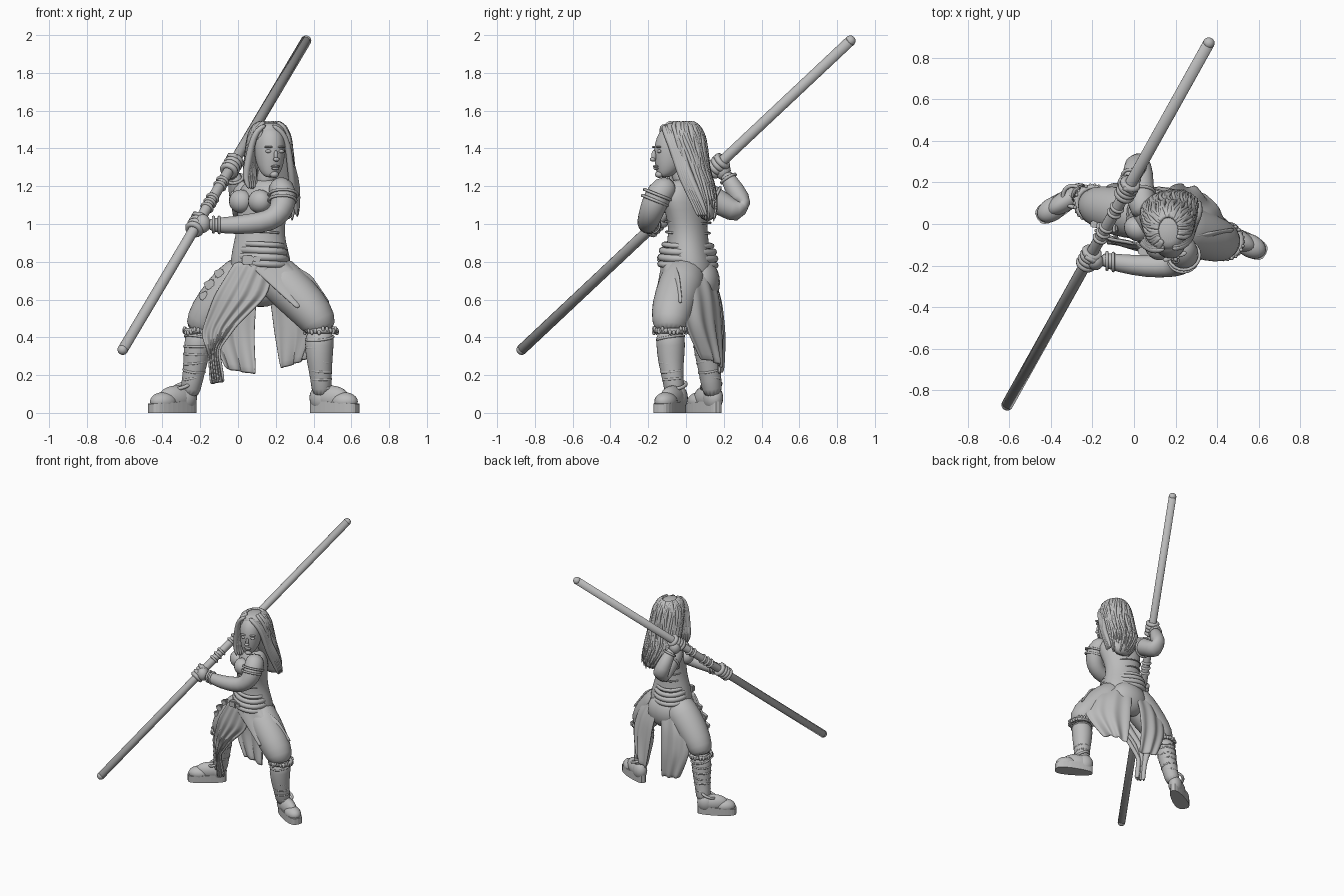
import bpy, bmesh, random
from math import sin, cos, pi, radians
from mathutils import Vector as V, Matrix

random.seed(4)
if "Cube" in bpy.data.objects:
    bpy.data.objects.remove(bpy.data.objects["Cube"])

stone = bpy.data.materials.new("sculpt_grey")
stone.use_nodes = True
GREY = (0.5, 0.5, 0.5, 1)
stone.diffuse_color = GREY
stone.node_tree.nodes["Principled BSDF"].inputs["Base Color"].default_value = GREY


def finish(bm, name, subdiv=0, thick=0, smooth=True):
    bmesh.ops.recalc_face_normals(bm, faces=bm.faces)
    me = bpy.data.meshes.new(name)
    bm.to_mesh(me)
    bm.free()
    me.materials.append(stone)
    for p in me.polygons:
        p.use_smooth = smooth
    ob = bpy.data.objects.new(name, me)
    bpy.context.collection.objects.link(ob)
    if thick:
        ob.modifiers.new("thickness", "SOLIDIFY").thickness = thick
    if subdiv:
        m = ob.modifiers.new("smooth", "SUBSURF")
        m.levels = m.render_levels = subdiv
    return ob


def loft(bm, rings, n):
    """Bridge rings of (centre, u, v) ellipses and cap both ends."""
    rows = [[bm.verts.new(c + u * cos(2 * pi * k / n) + v * sin(2 * pi * k / n)) for k in range(n)]
            for c, u, v in rings]
    for a, b in zip(rows, rows[1:]):
        for k in range(n):
            bm.faces.new((a[k], a[(k + 1) % n], b[(k + 1) % n], b[k]))
    bm.faces.new(rows[0])
    bm.faces.new(rows[-1])


def tube(bm, pts, n=14):
    """Round limb through (x, y, z, radius) stations."""
    P = [V(p[:3]) for p in pts]
    u, rings = V((0.37, 0.61, 0.7)), []
    for i, c in enumerate(P):
        t = (P[min(i + 1, len(P) - 1)] - P[max(i - 1, 0)]).normalized()
        u = (u - t * u.dot(t)).normalized()
        rings.append((c, u * pts[i][3], t.cross(u) * pts[i][3]))
    loft(bm, rings, n)


def stack(bm, rows, n=24):
    """Upright body from (z, x, y, rx, ry, yaw) slices."""
    rings = []
    for z, x, y, rx, ry, yaw in rows:
        a = radians(yaw)
        rings.append((V((x, y, z)), V((cos(a), sin(a), 0)) * rx, V((-sin(a), cos(a), 0)) * ry))
    loft(bm, rings, n)


def ball(bm, loc, radii, yaw=0):
    m = Matrix.Translation(loc) @ Matrix.Rotation(radians(yaw), 4, "Z") @ Matrix.Diagonal((*radii, 1))
    bmesh.ops.create_uvsphere(bm, u_segments=20, v_segments=12, radius=1, matrix=m)


def hoop(bm, c, axis, R, r, n=20, squash=1):
    """Torus of ring radius R around an axis."""
    q = V(axis).to_track_quat("Z", "Y")
    vs = [[bm.verts.new(V(c) + q @ V(((R + r * cos(b)) * cos(a), (R + r * cos(b)) * sin(a) * squash, r * sin(b))))
           for b in [2 * pi * j / 8 for j in range(8)]] for a in [2 * pi * i / n for i in range(n)]]
    for i in range(n):
        for j in range(8):
            k, l = (i + 1) % n, (j + 1) % 8
            bm.faces.new((vs[i][j], vs[k][j], vs[k][l], vs[i][l]))


def along(path, t):
    s = t * (len(path) - 1)
    i = min(int(s), len(path) - 2)
    return V(path[i]).lerp(V(path[i + 1]), s - i)


def cloth(name, left, right, out, bulge, folds, depth, rows=9, cols=20):
    """Hanging panel between two edge paths, with folds that deepen downward."""
    bm, out = bmesh.new(), V(out).normalized()
    g = []
    for i in range(rows):
        t = i / (rows - 1)
        a, b = along(left, t), along(right, t)
        g.append([bm.verts.new(a.lerp(b, k / cols) + out * (bulge * sin(pi * k / cols)
                  + depth * (0.3 + t) * sin(2 * pi * folds * k / cols + t))) for k in range(cols + 1)])
    for a, b in zip(g, g[1:]):
        for k in range(cols):
            bm.faces.new((a[k], a[k + 1], b[k + 1], b[k]))
    finish(bm, name, 1, 0.014)


# Staff with grip bands
low, high = V((-.61, -.87, .335)), V((.36, .87, 1.97))
axis = (high - low).normalized()
bm = bmesh.new()
tube(bm, [(*low, .028), (*high, .028)], 20)
ball(bm, low, (.028,) * 3)
ball(bm, high, (.028,) * 3)
for t in (.46, .475, .49, .53, .545):
    hoop(bm, low.lerp(high, t), axis, .028, .009)
finish(bm, "staff")

# Torso, turned at the chest
bm = bmesh.new()
stack(bm, [(.66, .12, .03, .13, .11, 0), (.74, .12, .02, .165, .135, 0), (.82, .12, .01, .16, .12, 0),
           (.9, .115, .01, .14, .112, -8), (.98, .12, .01, .128, .1, -18), (1.08, .13, 0, .145, .105, -32),
           (1.15, .135, 0, .165, .105, -40), (1.21, .135, 0, .13, .08, -40), (1.24, .145, 0, .07, .06, -40)])
finish(bm, "torso", 1)
bm = bmesh.new()
for s in (-1, 1):
    ball(bm, (.065 + s * .05, -.068 - s * .045, 1.12), (.066, .058, .062), -40)
ball(bm, (.12, .08, .69), (.15, .1, .13))
finish(bm, "bust_and_seat")
bm = bmesh.new()
tube(bm, [(.145, 0, 1.18, .06), (.15, -.02, 1.24, .05), (.16, -.04, 1.32, .05)])
finish(bm, "neck", 1)

# Waist sash, bodice seams and buckle
bm = bmesh.new()
for z, R, r in ((.785, .158, .018), (.82, .155, .02), (.855, .148, .019), (.888, .138, .014),
                (.955, .126, .006), (1.01, .132, .005)):
    hoop(bm, (.118, .01, z), (.05, .04, 1), R, r, 32, .79)
finish(bm, "waist_sash")
bm = bmesh.new()
for x, y, z, s in ((.05, -.13, .81, .06), (.1, -.135, .815, .04), (-.1, -.02, .74, .05),
                   (-.15, -.01, .68, .055), (-.18, 0, .62, .05)):
    m = Matrix.Translation((x, y, z)) @ Matrix.Rotation(-.4 if x < 0 else 0, 4, "Y") @ Matrix.Diagonal((s, .035, s * .8, 1))
    bmesh.ops.create_cube(bm, size=1, matrix=m)
bmesh.ops.bevel(bm, geom=bm.edges[:], offset=.006, segments=2, affect="EDGES")
finish(bm, "buckle_and_pouches", smooth=False)

# Arms
bm = bmesh.new()
tube(bm, [(.2, -.07, 1.2, .055), (.235, -.12, 1.19, .075), (.245, -.16, 1.13, .072), (.225, -.185, 1.06, .066),
          (.17, -.2, 1.015, .06), (.06, -.205, 1, .055), (-.07, -.19, .99, .045), (-.17, -.165, 1, .034)])
finish(bm, "left_arm", 1)
bm = bmesh.new()
tube(bm, [(.06, .04, 1.18, .06), (.035, .09, 1.17, .07), (.03, .2, 1.1, .066), (.028, .28, 1.055, .064),
          (.018, .305, 1.1, .06), (0, .26, 1.18, .053), (-.025, .2, 1.28, .035)])
finish(bm, "right_arm", 1)
bm = bmesh.new()
for c, d, R in (((.24, -.15, 1.155), (0, -.4, -1), .076), ((.235, -.165, 1.125), (0, -.4, -1), .072),
                ((-.1, -.183, .995), (1, 0, 0), .042), ((-.13, -.178, .997), (1, 0, 0), .04),
                ((.03, .15, 1.13), (0, 1, -.5), .07), ((-.015, .225, 1.24), (-.2, -.5, .8), .043)):
    hoop(bm, c, d, R, .008)
finish(bm, "arm_bands")

# Fists curled round the staff
for name, t, side in (("left_hand", .405, V((.6, -.3, .1))), ("right_hand", .595, V((-.1, .6, -.5)))):
    bm, c = bmesh.new(), low.lerp(high, t)
    for k in range(4):
        hoop(bm, c + axis * (k - 1.5) * .026, axis, .035, .016)
    ball(bm, c + side * .05, (.042, .042, .05))
    tube(bm, [(*(c + side * .05 + axis * .03), .018), (*(c + V((0, -.045, .02)) + axis * .05), .015),
              (*(c + V((-.04, -.03, .02)) + axis * .06), .011)], 8)
    finish(bm, name)

# Legs: baggy trousers, wrapped shins, fringed cuffs, platform boots
LEGS = {
    "left": ([(.15, .01, .77, .12), (.26, -.03, .67, .122), (.37, -.07, .56, .115), (.43, -.085, .48, .1), (.44, -.085, .42, .075)],
             [(.44, -.085, .45, .076), (.428, -.08, .36, .08), (.432, -.08, .27, .07), (.44, -.07, .18, .056), (.445, -.055, .08, .056)],
             (.385, -.015), (.635, -.145)),
    "right": ([(.08, .04, .77, .115), (-.02, .05, .68, .125), (-.12, .07, .57, .115), (-.19, .09, .48, .095), (-.21, .1, .42, .07)],
              [(-.2, .1, .45, .072), (-.215, .11, .36, .075), (-.225, .12, .27, .066), (-.24, .13, .18, .056), (-.26, .145, .08, .056)],
              (-.225, .175), (-.465, .025))}
for side, (thigh, shin, heel, toe) in LEGS.items():
    bm = bmesh.new()
    tube(bm, thigh, 18)
    finish(bm, side + "_trouser", 1)
    bm = bmesh.new()
    tube(bm, shin)
    finish(bm, side + "_shin", 1)
    bm = bmesh.new()
    for k in range(6):
        p, r = along([s[:3] for s in shin], .15 + k * .12), .078 - .004 * k
        hoop(bm, p, (random.uniform(-.2, .2), random.uniform(-.2, .2), 1), r - .006, .007)
    finish(bm, side + "_shin_wraps")
    bm = bmesh.new()
    c = V(shin[0][:3]) - V((0, 0, .015))
    hoop(bm, c, (0, 0, 1), .077, .014)
    for k in range(26):
        a = 2 * pi * k / 26
        ball(bm, c + V((cos(a), sin(a), 0)) * .086 + V((0, 0, random.uniform(-.012, .012))), (.009, .009, .014))
    finish(bm, side + "_cuff_fringe")
    h, t = V((*heel, 0)), V((*toe, 0))
    d = (t - h).normalized()
    w = V((-d.y, d.x, 0))
    L = (t - h).length
    yaw = math_yaw = d.to_2d().angle_signed(V((1, 0))) * 180 / pi
    bm = bmesh.new()
    ring = []
    for k in range(28):
        a = 2 * pi * k / 28
        wide = .052 + .012 * cos(a)
        ring.append(bm.verts.new(h + d * (L / 2 + L / 2 * cos(a)) + w * wide * (abs(sin(a)) ** .6) * (1 if sin(a) > 0 else -1)))
    f = bm.faces.new(ring)
    up = bmesh.ops.extrude_face_region(bm, geom=[f])["geom"]
    for v in [e for e in up if isinstance(e, bmesh.types.BMVert)]:
        v.co.z = .068 - .02 * (v.co - h).dot(d) / L
    finish(bm, side + "_sole", smooth=False)
    bm = bmesh.new()
    ball(bm, h + d * L * .7 + V((0, 0, .06)), (L * .28, .056, .05), yaw)
    ball(bm, h + d * L * .42 + V((0, 0, .08)), (L * .38, .05, .065), yaw)
    ball(bm, h + d * L * .22 + V((0, 0, .08)), (L * .23, .05, .07), yaw)
    hoop(bm, h + d * L * .28 + V((0, 0, .145)), d * .4 + V((0, 0, 1)), .052, .01)
    finish(bm, side + "_boot")

# Skirt panels: two at the back, a swept front drape and a thigh flap
cloth("back_right_panel", [(.13, .13, .8), (.1, .18, .6), (.09, .19, .4), (.1, .17, .2)],
      [(-.03, .06, .8), (-.15, .15, .62), (-.15, .18, .42), (-.07, .18, .23)], (-.2, 1, 0), .02, 2.5, .008)
cloth("back_left_panel", [(.13, .13, .8), (.17, .18, .6), (.19, .19, .42), (.22, .19, .23)],
      [(.27, -.06, .8), (.42, -.03, .66), (.48, -.01, .48), (.36, .08, .28)], (.5, .8, .1), .04, 3, .008)
cloth("front_drape", [(-.02, -.09, .8), (-.13, -.07, .62), (-.2, -.02, .42), (-.15, -.04, .28), (-.14, -.05, .15)],
      [(.2, -.125, .8), (.15, -.13, .62), (-.01, -.1, .47), (-.11, -.08, .34), (-.08, -.07, .16)], (-.1, -1, .1), .025, 4, .012, 13, 32)
cloth("thigh_flap", [(.04, -.125, .8), (.2, -.155, .65), (.31, -.18, .55)],
      [(.27, -.06, .8), (.39, -.04, .73), (.49, -.02, .58)], (.3, -.6, .7), .035, 2, .005)

# Head and face, looking slightly to its left
FACE = 18
bm = bmesh.new()
stack(bm, [(1.245, .175, -.12, .025, .025, FACE), (1.265, .172, -.105, .05, .05, FACE), (1.31, .17, -.085, .07, .08, FACE),
           (1.37, .168, -.075, .08, .096, FACE), (1.43, .167, -.068, .084, .1, FACE), (1.49, .166, -.055, .075, .09, FACE),
           (1.525, .165, -.05, .04, .05, FACE)])
finish(bm, "head", 1)
bm = bmesh.new()
turn = Matrix.Rotation(radians(FACE), 3, "Z")
for x, y, z, r in ((0, -.1, 1.36, (.011, .014, .03)), (0, -.107, 1.342, (.017, .015, .011)),
                   (0, -.09, 1.305, (.026, .013, .007)), (0, -.088, 1.294, (.021, .013, .008)), (0, -.07, 1.262, (.024, .022, .018)),
                   (-.035, -.082, 1.385, (.018, .01, .009)), (.035, -.082, 1.385, (.018, .01, .009)),
                   (-.036, -.085, 1.408, (.024, .012, .006)), (.036, -.085, 1.408, (.024, .012, .006))):
    ball(bm, V((.17, -.075, 0)) + turn @ V((x, y, z)), r, FACE)
finish(bm, "face_features")

# Hair: a solid mass overlaid with wavy locks
HAIR = [(1.54, .165, -.03, .045, .06, 0), (1.515, .165, -.03, .085, .1, 0), (1.46, .165, -.015, .11, .112, 0),
        (1.38, .165, .01, .12, .1, 0), (1.29, .165, .035, .13, .085, 0), (1.2, .17, .075, .13, .075, 0),
        (1.1, .2, .11, .105, .055, 0), (1.01, .225, .115, .06, .035, 0)]
bm = bmesh.new()
stack(bm, HAIR)
finish(bm, "hair_mass", 1)
bm = bmesh.new()
for k in range(54):
    a = radians(-72 + 48 + 264 * k / 53)
    ph, end = random.uniform(0, 6), random.uniform(.82, 1)
    pts = []
    for i in range(15):
        t = i / 14
        z, x, y = along([h[:3] for h in HAIR], t * end)
        rx, ry, _ = along([h[3:] for h in HAIR], t * end)
        b = a + .1 * sin(ph + t * 9)
        pts.append((x + rx * cos(b), y + ry * sin(b), z, .013 * (1 - .6 * t ** 4)))
    tube(bm, pts, 6)
for s in range(5):
    o = s * .011
    tube(bm, [(.15, -.12 + o, 1.525, .012), (.1, -.13 + o, 1.5, .018), (.07, -.115 + o, 1.42, .02), (.055 + o / 2, -.1 + o, 1.33, .022),
              (.035 + o, -.09 + o, 1.25, .02), (.06 + o, -.1 + o, 1.18, .008)], 8)
    tube(bm, [(.18, -.12 + o, 1.525, .012), (.235, -.11 + o, 1.49, .018), (.265, -.08 + o, 1.42, .018), (.275, -.05 + o, 1.33, .02),
              (.285 + o / 2, -.02 + o, 1.24, .02), (.295 + o / 2, .03 + o, 1.14, .018), (.315, .07 + o, 1.03, .008)], 8)
finish(bm, "hair_locks", 1)
